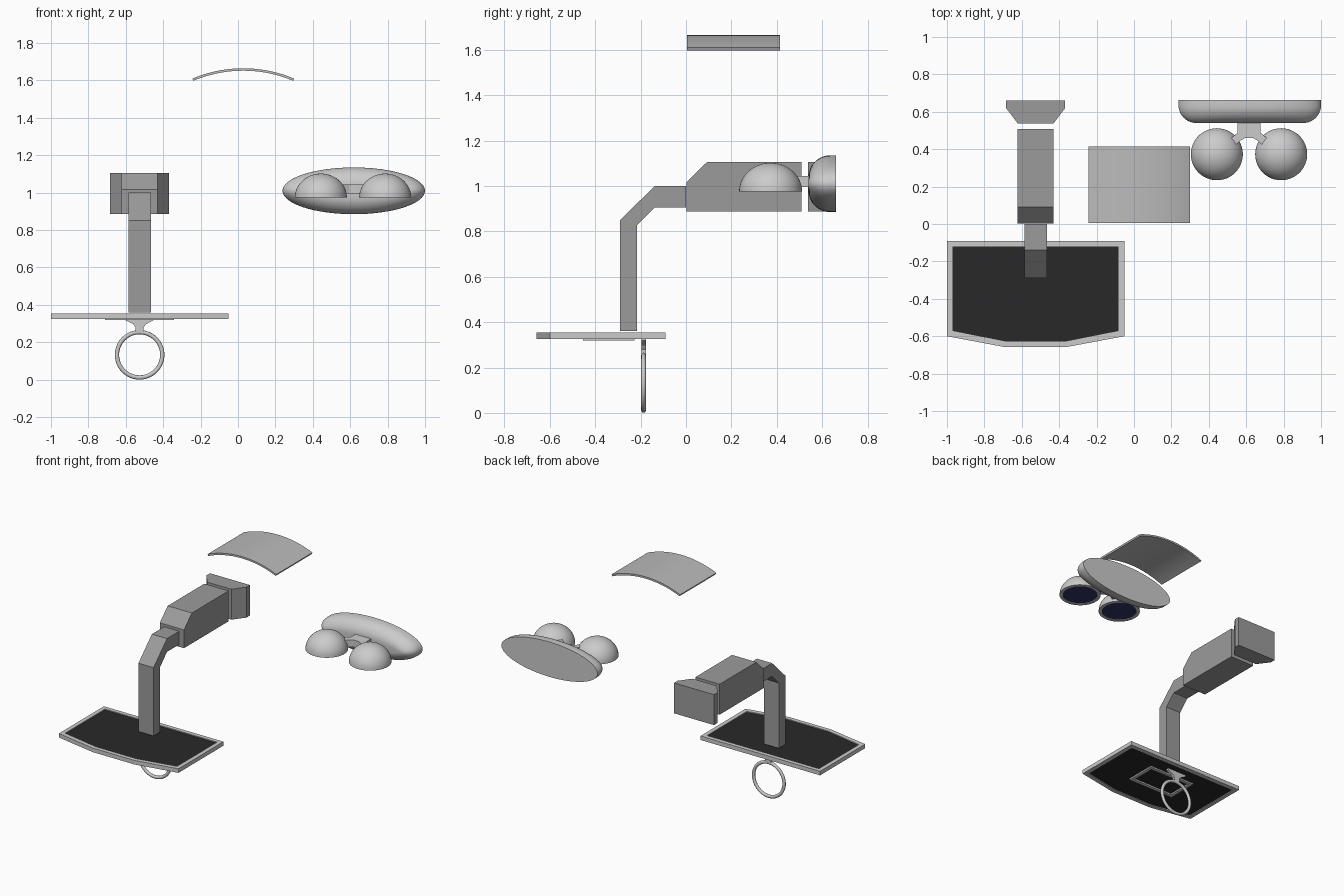
import bpy, bmesh
from math import sin, cos, pi, asin, radians

if "Cube" in bpy.data.objects:
    bpy.data.objects.remove(bpy.data.objects["Cube"])


def material(name, rgb):
    m = bpy.data.materials.new(name)
    m.diffuse_color = (*rgb, 1)
    m.use_nodes = True
    m.node_tree.nodes["Principled BSDF"].inputs["Base Color"].default_value = m.diffuse_color
    return m


black = material("black_panel", (0.022, 0.022, 0.022))
dark_grey = material("dark_grey", (0.33, 0.33, 0.33))
mid_grey = material("mid_grey", (0.5, 0.5, 0.5))
blue = material("blue_lens", (0.03, 0.035, 0.13))


def finish(name, bm, mat=None, smooth=False):
    bmesh.ops.recalc_face_normals(bm, faces=bm.faces[:])
    me = bpy.data.meshes.new(name)
    bm.to_mesh(me)
    bm.free()
    ob = bpy.data.objects.new(name, me)
    bpy.context.collection.objects.link(ob)
    if mat:
        me.materials.append(mat)
    if smooth:
        bpy.ops.object.select_all(action='DESELECT')
        ob.select_set(True)
        bpy.context.view_layer.objects.active = ob
        bpy.ops.object.shade_smooth_by_angle(angle=radians(35))
    return ob


def loft(name, rings, mat=None, smooth=False, closed=False):
    """Skin a list of equal-length 3D loops; cap the ends unless closed."""
    bm = bmesh.new()
    loops = [[bm.verts.new(p) for p in ring] for ring in rings]
    pairs = list(zip(loops, loops[1:]))
    if closed:
        pairs.append((loops[-1], loops[0]))
    for a, b in pairs:
        for i in range(len(a)):
            j = (i + 1) % len(a)
            bm.faces.new((a[i], a[j], b[j], b[i]))
    if not closed:
        bm.faces.new(loops[0])
        bm.faces.new(loops[-1])
    return finish(name, bm, mat, smooth)


def place(axis, p, d):
    return {'x': (d, p[0], p[1]), 'y': (p[0], d, p[1]), 'z': (p[0], p[1], d)}[axis]


def prism(name, pts, axis, lo, hi, mat=None, smooth=False):
    return loft(name, [[place(axis, p, d) for p in pts] for d in (lo, hi)], mat, smooth)


def frame(name, outer, inner, lo, hi, mat=None):
    rings = [[place('z', p, d) for p in pts]
             for pts, d in ((outer, lo), (outer, hi), (inner, hi), (inner, lo))]
    return loft(name, rings, mat, closed=True)


def rect(x0, x1, y0, y1):
    return [(x0, y0), (x1, y0), (x1, y1), (x0, y1)]


# Backboard: rim, dark panel and target rectangle
CX = -0.526
outer = [(-1, -0.09), (-0.052, -0.09), (-0.052, -0.60),
         (-0.362, -0.658), (-0.69, -0.658), (-1, -0.60)]
inner = [(-0.97, -0.12), (-0.082, -0.12), (-0.082, -0.572),
         (-0.365, -0.628), (-0.687, -0.628), (-0.97, -0.572)]
frame("backboard_rim", outer, inner, 0.325, 0.354)
prism("backboard_panel", inner, 'z', 0.330, 0.348, black)
frame("target_rectangle", rect(CX - 0.185, CX + 0.185, -0.455, -0.228),
      rect(CX - 0.160, CX + 0.160, -0.430, -0.253), 0.320, 0.332)

# Hoop and its flared bracket
HOOP_Y, HOOP_Z = -0.187, 0.133
hoop = []
for i in range(64):
    a = 2 * pi * i / 64
    hoop.append([(CX + (0.121 + 0.0115 * cos(b)) * cos(a), HOOP_Y + 0.0105 * sin(b),
                  HOOP_Z + (0.121 + 0.0115 * cos(b)) * sin(a))
                 for b in (2 * pi * k / 12 for k in range(12))])
loft("hoop", hoop, smooth=True, closed=True)
half = [(0.022, 0.252), (0.022, 0.280), (0.034, 0.297), (0.075, 0.318), (0.075, 0.331)]
prism("hoop_bracket", [(CX + x, z) for x, z in half] +
      [(CX - x, z) for x, z in reversed(half)], 'y', HOOP_Y - 0.01, HOOP_Y + 0.01)

# Bent pole, chamfered housing and wall mount
prism("bent_pole", [(-0.29, 0.36), (-0.215, 0.36), (-0.215, 0.828), (-0.138, 0.905),
                    (0, 0.905), (0, 1.0), (-0.138, 1.0), (-0.29, 0.85)],
      'x', CX - 0.06, CX + 0.06, dark_grey)
prism("arm_housing", [(0.003, 0.887), (0.508, 0.887), (0.508, 1.105),
                      (0.092, 1.105), (0.003, 1.018)],
      'x', CX - 0.096, CX + 0.096, dark_grey)
prism("wall_mount", [(CX - 0.158, 0.66), (CX + 0.158, 0.66), (CX + 0.158, 0.62),
                     (CX + 0.096, 0.538), (CX - 0.096, 0.538), (CX - 0.158, 0.62)],
      'z', 0.887, 1.105, dark_grey)

# Curved canopy
R, W, N = 0.70, 0.272, 32
top = asin(W / R)
angles = [-top + 2 * top * i / N for i in range(N + 1)]
arc = [(0.028 + r * sin(a), 1.665 - R + r * cos(a))
       for r, seq in ((R, angles), (R - 0.013, angles[::-1])) for a in seq]
prism("curved_canopy", arc, 'y', 0.005, 0.415, mid_grey, smooth=True)

# Lamp backplate: ellipse with a rounded front edge
LX, LZ = 0.619, 1.01


def ellipse(y, d):
    return [(LX + (0.381 - d) * cos(a), y, LZ + (0.125 - d) * sin(a))
            for a in (2 * pi * k / 64 for k in range(64))]


plate = [ellipse(0.662, 0)]
for i in range(11):
    t = pi / 2 * i / 10
    plate.append(ellipse(0.635 - 0.095 * sin(t), 0.095 * (1 - cos(t))))
loft("lamp_backplate", plate, smooth=True)

# Forked lamp stem
LX = 0.615
half = [(0.062, 0.55), (0.062, 0.488), (0.10, 0.455), (0.068, 0.425), (0.045, 0.447), (0.02, 0.46)]
prism("lamp_fork", [(LX + x, y) for x, y in half] +
      [(LX - x, y) for x, y in reversed(half)], 'z', 0.995, 1.045)

# Two domed lamp shades with recessed lenses
for side, word in ((-1, "left"), (1, "right")):
    def circle(r, z):
        return [(LX + side * 0.172 + r * cos(a), 0.373 + r * sin(a), z)
                for a in (2 * pi * k / 48 for k in range(48))]
    rings = [circle(0.117, 0.986), circle(0.117, 0.975)]
    for i in range(14):
        t = pi / 2 * i / 14
        rings.append(circle(0.139 * cos(t), 0.975 + 0.127 * sin(t)))
    rings.append(circle(0.002, 1.102))
    loft("lamp_shade_" + word, rings, smooth=True)
    loft("lamp_lens_" + word, [circle(0.117, 0.979), circle(0.117, 0.988)], blue)
